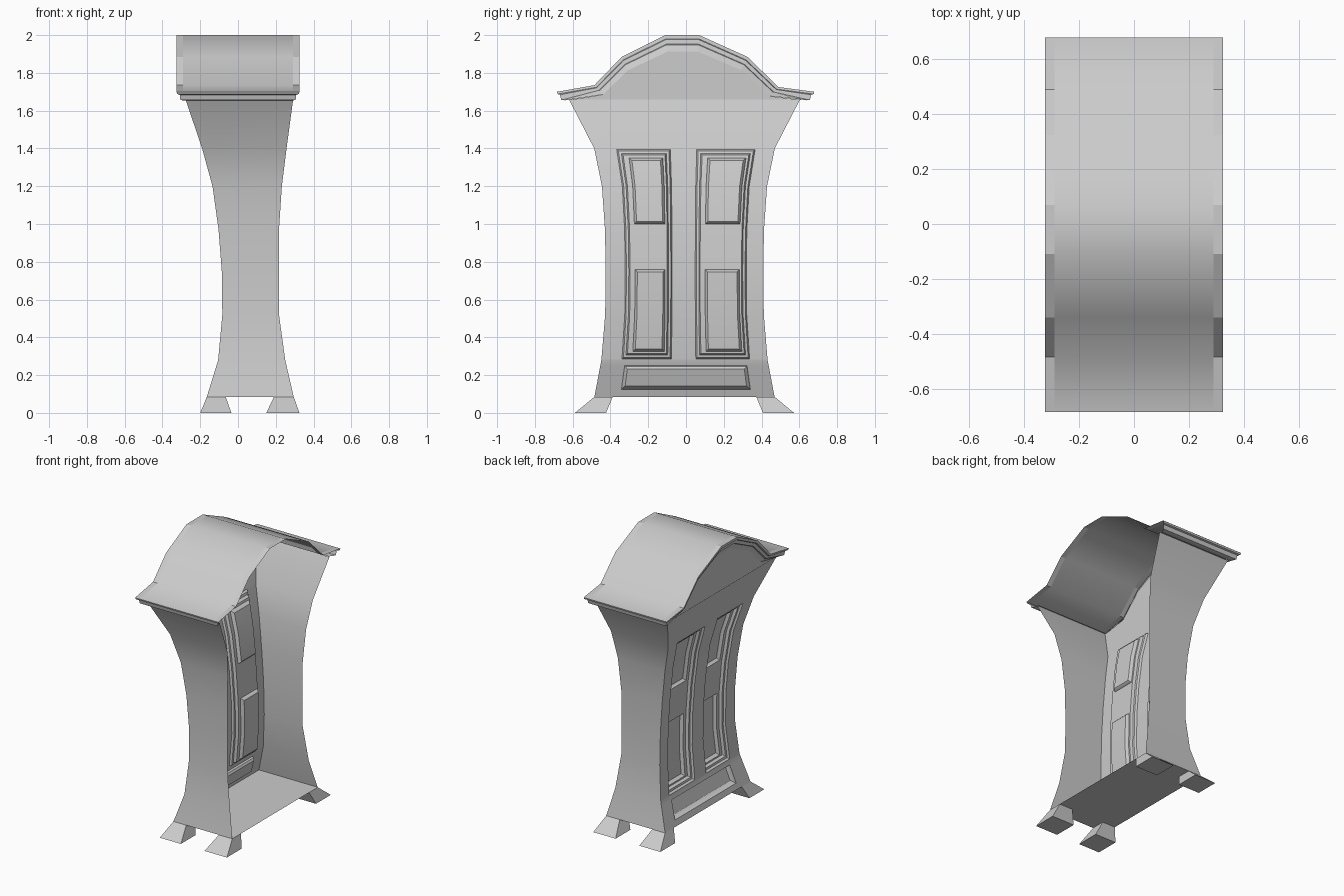
import bpy, math

if "Cube" in bpy.data.objects:
    bpy.data.objects.remove(bpy.data.objects["Cube"])

CY = -0.008
# Body section by height: z, closed-side x, open-side x, half width in y
BODY = [(0.085, -0.165, 0.295, 0.477), (0.28, -0.105, 0.25, 0.44), (0.52, -0.083, 0.217, 0.42),
        (0.75, -0.086, 0.217, 0.417), (0.97, -0.103, 0.217, 0.421), (1.2, -0.135, 0.232, 0.437),
        (1.4, -0.19, 0.257, 0.478), (1.66, -0.278, 0.292, 0.612)]
KNOTS = [b[0] for b in BODY]
ARCH = [(-.685, 1.70), (-.485, 1.735), (-.34, 1.885), (-.11, 2.0),
        (.07, 2.0), (.325, 1.885), (.49, 1.725), (.68, 1.70)]


def body(z):
    for a, b in zip(BODY, BODY[1:]):
        if z <= b[0] + 1e-6:
            f = (z - a[0]) / (b[0] - a[0])
            return [p + (q - p) * f for p, q in zip(a, b)]
    return BODY[-1]


def make(name, verts, faces, smooth=False):
    me = bpy.data.meshes.new(name)
    me.from_pydata(verts, [], faces)
    ob = bpy.data.objects.new(name, me)
    bpy.context.collection.objects.link(ob)
    bpy.context.view_layer.objects.active = ob
    ob.select_set(True)
    if smooth:
        bpy.ops.object.shade_smooth_by_angle(angle=math.radians(30))
    ob.select_set(False)
    return ob


class Front:
    """Collects quads on the curved front, pushed inward by a depth."""
    def __init__(self):
        self.v, self.f, self.cache = [], [], {}

    def pt(self, t, z, d):
        key = (round(t, 4), round(z, 4), round(d, 4))
        if key not in self.cache:
            _, x, _, w = body(z)
            self.cache[key] = len(self.v)
            self.v.append((x + d, CY + t * w / 0.478, z))
        return self.cache[key]

    def plate(self, rect, d, holes=()):
        y0, y1, z0, z1 = rect
        ts = sorted({y0, y1} | {y for h in holes for y in h[:2]})
        zs = sorted({z0, z1} | {z for h in holes for z in h[2:]} | {k for k in KNOTS if z0 < k < z1})
        for a, b in zip(ts, ts[1:]):
            for c, e in zip(zs, zs[1:]):
                m, n = (a + b) / 2, (c + e) / 2
                if not any(h[0] < m < h[1] and h[2] < n < h[3] for h in holes):
                    self.f.append([self.pt(*q, d) for q in ((a, c), (a, e), (b, e), (b, c))])

    def recess(self, rect, d, steps):
        """Step rings inward; returns the innermost rectangle and its depth."""
        y0, y1, z0, z1 = rect
        ks = [k for k in KNOTS if z0 + .06 < k < z1 - .06]
        prev = None
        for ins, dep in [(0, 0)] + steps:
            a, b, c, e = r = (y0 + ins, y1 - ins, z0 + ins, z1 - ins)
            zs = [c] + ks + [e]
            ring = [self.pt(a, z, d + dep) for z in zs] + [self.pt(b, z, d + dep) for z in reversed(zs)]
            if prev:
                n = len(ring)
                self.f += [[prev[i], prev[(i + 1) % n], ring[(i + 1) % n], ring[i]] for i in range(n)]
            prev = ring
        return r, d + dep


# Curved front with two recessed doors and a bottom panel
doors = [(-.36, -.075, .285, 1.395), (.065, .375, .285, 1.395)]
drawer = (-.34, .355, .125, .25)
front = Front()
front.plate((-.478, .478, .085, 1.66), 0, doors + [drawer])
for r in doors:
    inner, d = front.recess(r, 0, [(.008, .014), (.022, .016), (.03, .035)])
    panels = [(inner[0] + .03, inner[1] - .012, .325, .76), (inner[0] + .03, inner[1] - .012, 1.0, 1.35)]
    front.plate(inner, d, panels)
    for p in panels:
        front.plate(*front.recess(p, d, [(.004, .01), (.014, .02)]))
front.plate(*front.recess(drawer, 0, [(.004, .015), (.018, .028)]))
make("door_front", front.v, front.f, True)


def ring(d, x):
    """Arch outline shrunk by d, at the given x."""
    return [(x, y * (1 - 1.1 * d), z - d * (.5 + .5 * (z - 1.7) / .3)) for y, z in ARCH]


# Gable filling the arch above the doors
gable = ring(.088, -.28) + [(-.278, CY + .612, 1.66), (-.278, CY - .612, 1.66)]
make("gable", gable, [list(range(len(gable)))])

# Side walls
for name, s in (("side_wall_left", -1), ("side_wall_right", 1)):
    v = [(x, CY + s * w, z) for z, a, b, w in BODY for x in (a, b)]
    f = [[2 * i, 2 * i + 1, 2 * i + 3, 2 * i + 2][::-s] for i in range(len(BODY) - 1)]
    make(name, v, f, True)

# Floor
z, xa, xb, w = BODY[0]
make("floor", [(xa, CY - w, z), (xb, CY - w, z), (xb, CY + w, z), (xa, CY + w, z)], [[0, 1, 2, 3]])

# Roof sheet, smooth between its two flat rims
n = len(ARCH)
strip = [[i, i + 1, n + i + 1, n + i] for i in range(n - 1)]
roof = make("roof", ring(0, -.29) + ring(0, .29), strip)
for p in roof.data.polygons:
    p.use_smooth = True
make("roof_rim_front", ring(0, -.325) + ring(0, -.29), strip)
make("roof_rim_back", ring(0, .29) + ring(0, .325), strip)

# Stepped moulding under the roof: along both eaves and across the arched front
# each step: arch inset, x, eave half width, eave height
STEPS = [(0, .325, .683, 1.70), (.02, .322, .68, 1.688), (.024, .308, .667, 1.684),
         (.048, .305, .66, 1.656), (.052, .294, .64, 1.655), (.088, .28, .612, 1.66)]
v, f = [], []
for d, x, ye, ze in STEPS:
    a = ring(d, -x)
    a[0], a[-1] = (-x, -ye, ze), (-x, ye - .004, ze)
    v += [(x, a[0][1], ze)] + a + [(x, a[-1][1], ze)]
m = n + 2
for r in range(len(STEPS) - 1):
    f += [[r * m + i, r * m + i + 1, (r + 1) * m + i + 1, (r + 1) * m + i] for i in range(m - 1)]
make("roof_moulding", v, f)

# Splayed feet: (x outer, x inner) at top and bottom for each side
for fx, tx, bx in (("front", (-.165, -.065), (-.2, -.035)), ("back", (.295, .19), (.325, .15))):
    for fy, s in (("left", -1), ("right", 1)):
        v = []
        for xs, ys, z in ((bx, (.58, .415), 0), (tx, (.477, .38), .085)):
            v += [(xs[0], CY + s * ys[0], z), (xs[1], CY + s * ys[0], z),
                  (xs[1], CY + s * ys[1], z), (xs[0], CY + s * ys[1], z)]
        f = [[0, 1, 2, 3], [7, 6, 5, 4]] + [[i, i + 4, (i + 1) % 4 + 4, (i + 1) % 4] for i in range(4)]
        if (fx == "front") == (s == -1):
            f = [q[::-1] for q in f]
        make(f"foot_{fx}_{fy}", v, f)
